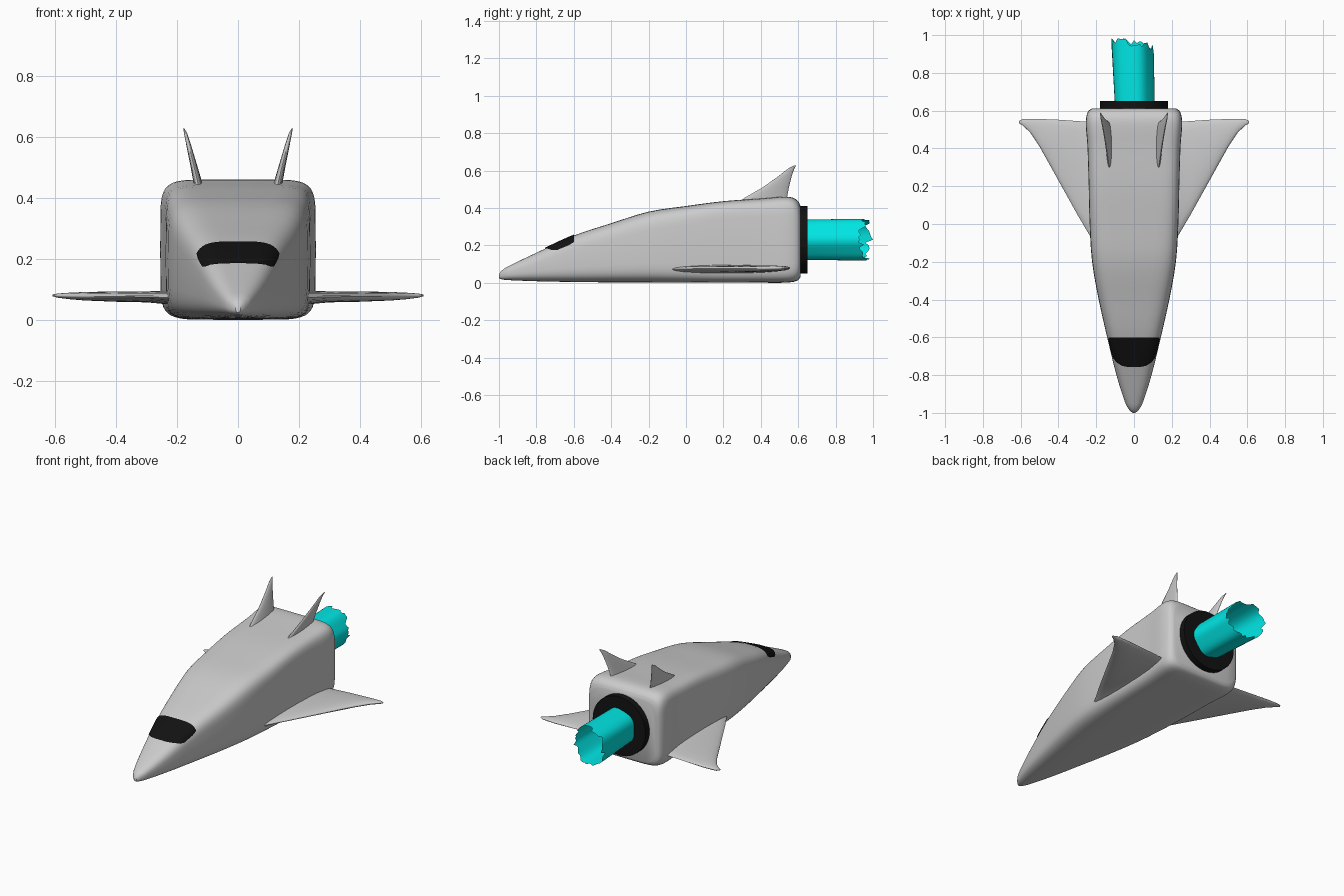
import bpy, bmesh, math, random

if "Cube" in bpy.data.objects:
    bpy.data.objects.remove(bpy.data.objects["Cube"])
random.seed(4)


def material(name, rgb):
    m = bpy.data.materials.new(name)
    m.diffuse_color = (*rgb, 1)
    m.use_nodes = True
    m.node_tree.nodes["Principled BSDF"].inputs["Base Color"].default_value = m.diffuse_color
    return m


BLACK = material("black", (0.006, 0.006, 0.006))
CYAN = material("cyan", (0.0, 0.8, 0.78))


def loft(name, rings, closed=True, caps=True, mat=None, mirror=False, angle=35):
    """Skin a list of equal-length point rings."""
    bm = bmesh.new()
    vs = [[bm.verts.new(p) for p in r] for r in rings]
    n = len(rings[0])
    for a, b in zip(vs, vs[1:]):
        for i in range(n if closed else n - 1):
            j = (i + 1) % n
            bm.faces.new((a[i], a[j], b[j], b[i]))
    if caps:
        bm.faces.new(vs[0])
        bm.faces.new(vs[-1])
    bmesh.ops.recalc_face_normals(bm, faces=bm.faces)
    me = bpy.data.meshes.new(name)
    bm.to_mesh(me)
    bm.free()
    ob = bpy.data.objects.new(name, me)
    bpy.context.collection.objects.link(ob)
    if mat:
        me.materials.append(mat)
    if mirror:
        ob.modifiers.new("mirror", "MIRROR")
    bpy.ops.object.select_all(action="DESELECT")
    ob.select_set(True)
    bpy.context.view_layer.objects.active = ob
    bpy.ops.object.shade_smooth_by_angle(angle=math.radians(angle))
    return ob


# Fuselage stations: y, half width, bottom z, top z, squareness
ST = [(-1.0, .008, .024, .045, 2.2), (-.985, .024, .018, .065, 2.3),
      (-.95, .045, .014, .088, 2.5), (-.8, .093, .008, .16, 3.2),
      (-.6, .142, .004, .252, 4), (-.4, .187, .002, .318, 4.6),
      (-.2, .222, .001, .38, 5.2), (0, .235, 0, .41, 6),
      (.2, .24, 0, .436, 7), (.42, .247, 0, .452, 7),
      (.52, .255, 0, .46, 7), (.57, .252, .004, .455, 7),
      (.6, .24, .014, .435, 6.5), (.612, .222, .03, .41, 6)]


def slope(i, k):
    a, b = ST[max(i - 1, 0)], ST[min(i + 1, len(ST) - 1)]
    return (b[k] - a[k]) / (b[0] - a[0])


def station(y):
    """Smooth interpolation between the stations."""
    i = max(j for j in range(len(ST) - 1) if ST[j][0] <= y or j == 0)
    a, b = ST[i], ST[i + 1]
    h = b[0] - a[0]
    t = (y - a[0]) / h
    return [(2*t**3 - 3*t*t + 1) * a[k] + (t**3 - 2*t*t + t) * h * slope(i, k)
            + (3*t*t - 2*t**3) * b[k] + (t**3 - t*t) * h * slope(i + 1, k)
            for k in range(1, 5)]


def section(y, count=48):
    w, zb, zt, n = station(y)
    pts = []
    for i in range(count):
        a = 2 * math.pi * i / count
        c, s = math.cos(a), math.sin(a)
        pts.append((w * math.copysign(abs(c) ** (2 / n), c), y,
                    (zb + zt) / 2 + (zt - zb) / 2 * math.copysign(abs(s) ** (2 / n), s)))
    return pts


# Fuselage
ys = []
for p, q in zip(ST, ST[1:]):
    ys += [p[0] + (q[0] - p[0]) * k / 3 for k in range(3)]
loft("fuselage", [section(y) for y in ys + [ST[-1][0]]])

# Windshield: thin patch following the top of the nose
SHIELD = [(-.757, .035), (-.75, .065), (-.735, .088), (-.715, .106),
          (-.69, .117), (-.66, .124), (-.63, .131), (-.6, .134)]
rows = []
for y, half in SHIELD:
    w, zb, zt, n = station(y)
    half = min(half, w * .96)
    row = []
    for i in range(25):
        x = half * math.sin(math.pi / 2 * (i / 12 - 1))
        z = (zb + zt) / 2 + (zt - zb) / 2 * (1 - abs(x / w) ** n) ** (1 / n)
        row.append((x * 1.015, y, z + .005))
    rows.append(row)
loft("windshield", rows, closed=False, caps=False, mat=BLACK, angle=60)


def blade(name, sections):
    """Mirrored wing-like part; each section is x, z, front y, back y,
    half thickness, and whether thickness runs along x or z."""
    rings = []
    for x, z, y0, y1, t, along_x in sections:
        ring = []
        for i in range(20):
            a = 2 * math.pi * i / 20
            d = t * math.sin(a)
            y = (y0 + y1) / 2 + (y1 - y0) / 2 * math.cos(a)
            ring.append((x + d, y, z) if along_x else (x, y, z + d))
        rings.append(ring)
    loft(name, rings, mirror=True, angle=50)


# Delta wings
blade("wings", [(.19, .07, -.16, .53, .035, 0), (.235, .073, -.06, .54, .022, 0),
                (.3, .075, .05, .545, .018, 0), (.4, .076, .23, .552, .017, 0),
                (.5, .077, .41, .556, .014, 0), (.55, .078, .485, .556, .011, 0),
                (.59, .079, .522, .555, .007, 0), (.608, .08, .533, .545, .003, 0)])

# Canted tail fins
blade("tail_fins", [(.128, .43, .28, .54, .016, 1), (.133, .455, .315, .54, .014, 1),
                    (.146, .51, .41, .55, .011, 1), (.161, .57, .495, .565, .008, 1),
                    (.172, .612, .548, .58, .005, 1), (.178, .628, .58, .59, .002, 1)])


# Engine ring
def circle(r, y):
    return [(r * math.cos(math.tau * i / 48), y, .23 + r * math.sin(math.tau * i / 48))
            for i in range(48)]


loft("engine_ring", [circle(.18, .595), circle(.18, .65)], mat=BLACK)

# Exhaust flame: open fluted tube with a ragged end
N = 48
ends = [.957 - .018 * math.cos(math.tau * i / N) + random.uniform(-.02, .02) for i in range(N)]
ends[N // 2] = 1.0
rings = []
for k in range(7):
    f = k / 6
    ring = []
    for i in range(N):
        a = math.tau * i / N
        r = .106 + .004 * math.cos(5 * a) + f * (.006 - .012 * math.cos(a))
        ring.append((r * math.cos(a), .645 + (ends[i] - .645) * f, .23 + r * math.sin(a)))
    rings.append(ring)
loft("exhaust_flame", rings, caps=False, mat=CYAN, angle=45)
